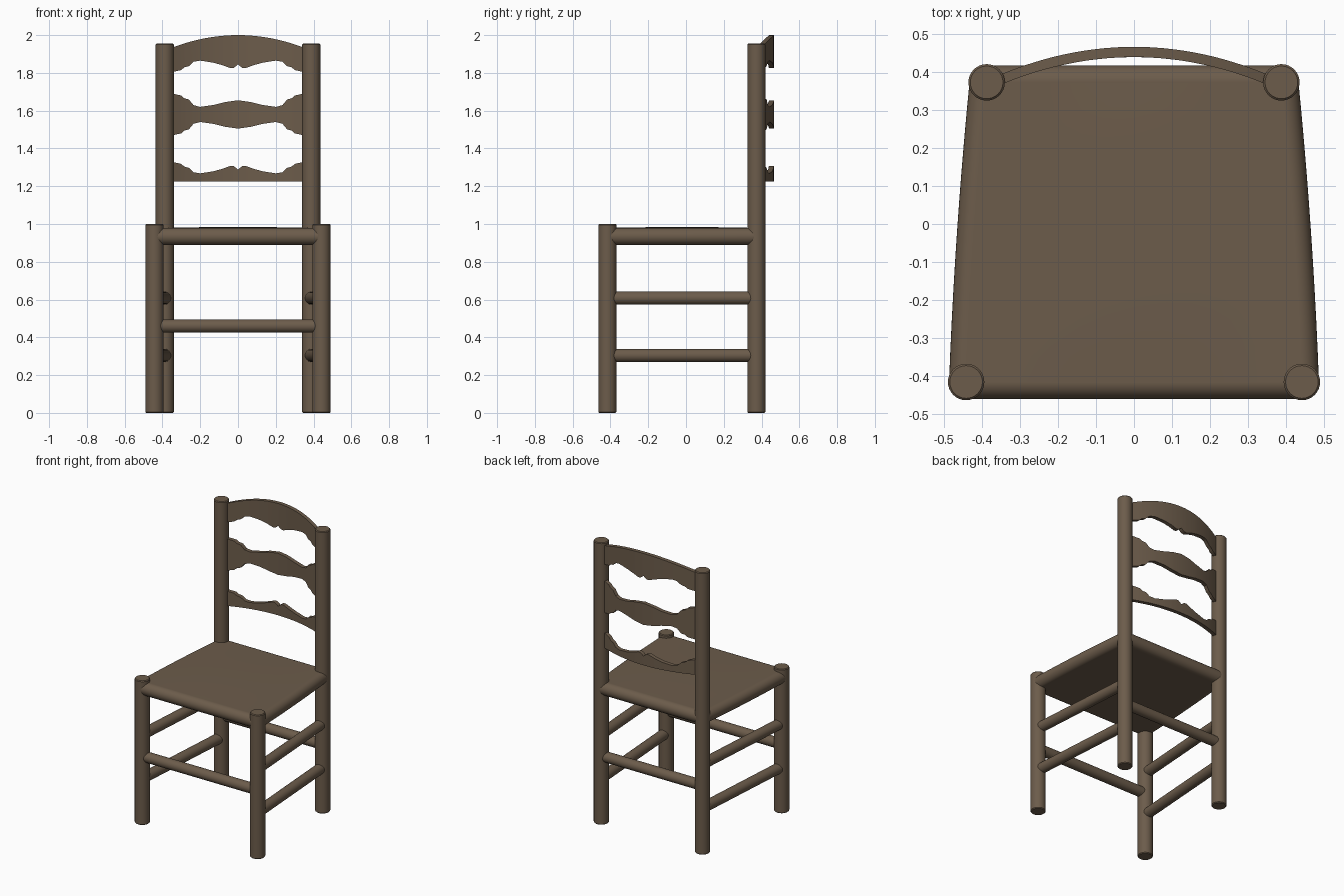
import bpy, bmesh, math
from mathutils import Vector

if "Cube" in bpy.data.objects:
    bpy.data.objects.remove(bpy.data.objects["Cube"])

wood = bpy.data.materials.new("brown wood")
wood.diffuse_color = (0.150, 0.107, 0.070, 1)
wood.use_nodes = True
wood.node_tree.nodes["Principled BSDF"].inputs["Base Color"].default_value = wood.diffuse_color


def finish(name, bm):
    bmesh.ops.recalc_face_normals(bm, faces=bm.faces)
    me = bpy.data.meshes.new(name)
    bm.to_mesh(me)
    bm.free()
    me.materials.append(wood)
    ob = bpy.data.objects.new(name, me)
    bpy.context.collection.objects.link(ob)
    bpy.ops.object.select_all(action='DESELECT')
    ob.select_set(True)
    bpy.context.view_layer.objects.active = ob
    bpy.ops.object.shade_smooth_by_angle(angle=math.radians(35))
    return ob


def rod(name, a, b, r, bulge=(0, 0, 0), steps=1, sides=32, rim=0.0):
    """Round bar from a to b, optionally bowed sideways or with eased rims."""
    a, b, bulge = Vector(a), Vector(b), Vector(bulge)
    d = (b - a).normalized()
    u = d.orthogonal().normalized()
    v = d.cross(u)
    stations = []
    for i in range(steps + 1):
        t = i / steps
        stations.append((a.lerp(b, t) + bulge * 4 * t * (1 - t), r))
    if rim:
        stations = [(a, r - rim), (a + d * rim, r), (b - d * rim, r), (b, r - rim)]
    bm = bmesh.new()
    rings = []
    for c, rad in stations:
        angs = [2 * math.pi * k / sides for k in range(sides)]
        rings.append([bm.verts.new(c + rad * (u * math.cos(t) + v * math.sin(t))) for t in angs])
    for p, q in zip(rings, rings[1:]):
        for k in range(sides):
            bm.faces.new((p[k], p[(k + 1) % sides], q[(k + 1) % sides], q[k]))
    bm.faces.new(rings[0])
    bm.faces.new(rings[-1])
    return finish(name, bm)


# main positions
FX, FY, BX, BY = 0.442, -0.416, 0.388, 0.373
LEG_R, RAIL_R, RAIL_Z, BOW = 0.048, 0.045, 0.934, 0.006

# legs, side rails and side stretchers
for s, side in ((-1, "left"), (1, "right")):
    rod(f"front_leg_{side}", (s * FX, FY, 0), (s * FX, FY, 1.0), LEG_R, rim=0.005)
    rod(f"back_leg_{side}", (s * BX, BY, 0), (s * BX, BY, 1.955), LEG_R, rim=0.005)
    rod(f"seat_rail_{side}", (s * FX, FY, RAIL_Z), (s * BX, BY, RAIL_Z), RAIL_R,
        bulge=(s * BOW, 0, 0), steps=10)
    for level, z in (("upper", 0.608), ("lower", 0.304)):
        rod(f"side_stretcher_{level}_{side}", (s * FX, FY, z), (s * BX, BY, z), 0.035)

# front and back rails and stretchers
for end, x, y in (("front", FX, FY), ("back", BX, BY)):
    rod(f"seat_rail_{end}", (-x, y, RAIL_Z), (x, y, RAIL_Z), RAIL_R)
    rod(f"{end}_stretcher", (-x, y, 0.46), (x, y, 0.46), 0.035)

# seat panel, slightly domed, filling the space between the rails
bm = bmesh.new()
N = 12
layers = []
for sign in (1, -1):
    grid = []
    for j in range(N + 1):
        t = j / N
        half = FX + (BX - FX) * t + BOW * 4 * t * (1 - t)
        row = []
        for i in range(N + 1):
            w = 2 * i / N - 1
            dome = 0.005 * (1 - w * w) * 4 * t * (1 - t) if sign > 0 else 0
            row.append(bm.verts.new((w * half, FY + (BY - FY) * t, RAIL_Z + sign * RAIL_R + dome)))
        grid.append(row)
    layers.append(grid)
    for j in range(N):
        for i in range(N):
            bm.faces.new((grid[j][i], grid[j][i + 1], grid[j + 1][i + 1], grid[j + 1][i]))
top, bot = layers
for i in range(N):
    for j in (0, N):
        bm.faces.new((top[j][i], top[j][i + 1], bot[j][i + 1], bot[j][i]))
        bm.faces.new((top[i][j], top[i + 1][j], bot[i + 1][j], bot[i][j]))
finish("seat", bm)


# back slats: mirrored edge profiles swept along a bowed plan curve
def height(profile, x):
    x = abs(x)
    for (x0, z0), (x1, z1) in zip(profile, profile[1:]):
        if x <= x1:
            return z0 + (z1 - z0) * (x - x0) / (x1 - x0)
    return profile[-1][1]


# scroll depth measured from the slat end (x from the centre outward)
notched = [(0, .04), (.01, .031), (.022, .022), (.04, .02), (.08, .035), (.13, .049), (.20, .060),
           (.235, .054), (.26, .031), (.285, .024), (.30, .010), (.345, 0), (.37, 0)]
waved = [(0, .035), (.07, .045), (.13, .060), (.20, .070),
         (.235, .061), (.26, .031), (.285, .024), (.30, .010), (.345, 0), (.37, 0)]


def scroll(depths, z, sign):
    return [(x, z + sign * d) for x, d in depths]


crown = [(0.037 * i, 2.0 - 0.065 * (0.037 * i / 0.345) ** 2) for i in range(11)]
slats = (("top_slat", scroll(notched, 1.805, 1), crown),
         ("middle_slat", scroll(waved, 1.470, 1), scroll(waved, 1.690, -1)),
         ("bottom_slat", [(0, 1.225), (.37, 1.225)], scroll(notched, 1.328, -1)))

for name, low, high in slats:
    half = sorted({round(x, 3) for x, _ in low + high + crown})
    xs = [-x for x in reversed(half) if x > 0] + half
    bm = bmesh.new()
    loops = []
    for x in xs:
        y = 0.453 - 0.59 * x * x
        z0, z1 = height(low, x), height(high, x)
        loops.append([bm.verts.new((x, y + dy, z)) for dy, z in
                      ((-.0135, z0), (.0135, z0), (.0135, z1), (-.0135, z1))])
    for p, q in zip(loops, loops[1:]):
        for k in range(4):
            bm.faces.new((p[k], p[(k + 1) % 4], q[(k + 1) % 4], q[k]))
    bm.faces.new(loops[0])
    bm.faces.new(loops[-1])
    finish(name, bm)
